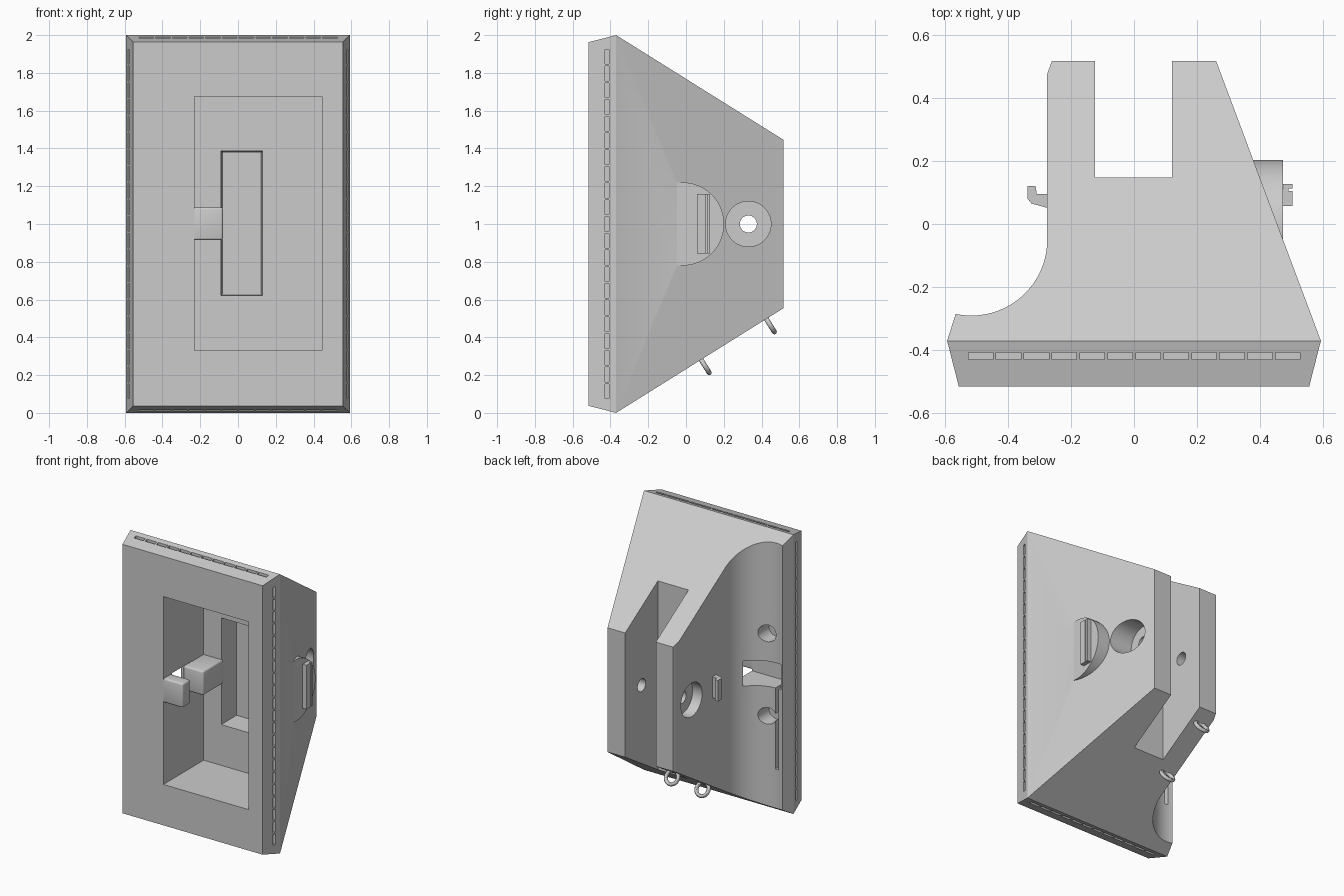
import bpy, bmesh
from math import cos, sin, radians, atan2, pi
from mathutils import Matrix, Vector

if "Cube" in bpy.data.objects:
    bpy.data.objects.remove(bpy.data.objects["Cube"], do_unlink=True)

grey = bpy.data.materials.new("plain_grey")
grey.use_nodes = True
grey.diffuse_color = (0.6, 0.6, 0.6, 1)
grey.node_tree.nodes["Principled BSDF"].inputs["Base Color"].default_value = (0.6, 0.6, 0.6, 1)


def finish(name, bm):
    bmesh.ops.recalc_face_normals(bm, faces=bm.faces)
    mesh = bpy.data.meshes.new(name)
    bm.to_mesh(mesh)
    bm.free()
    mesh.materials.append(grey)
    ob = bpy.data.objects.new(name, mesh)
    bpy.context.collection.objects.link(ob)
    return ob


def add_box(bm, x, y, z):
    """Box given as (min, max) on each axis."""
    size = Matrix.Diagonal((x[1] - x[0], y[1] - y[0], z[1] - z[0], 1))
    mid = Matrix.Translation((sum(x) / 2, sum(y) / 2, sum(z) / 2))
    return bmesh.ops.create_cube(bm, size=1, matrix=mid @ size)["verts"]


def box(name, x, y, z, bevel=0):
    bm = bmesh.new()
    add_box(bm, x, y, z)
    if bevel:
        bmesh.ops.bevel(bm, geom=bm.edges[:], offset=bevel, segments=3, affect='EDGES', profile=0.5)
    return finish(name, bm)


def prism(name, points, axis, low, high):
    """Extrude a 2D outline: (x, y) along z, or (y, z) along x."""
    bm = bmesh.new()
    place = (lambda p: (p[0], p[1], low)) if axis == 'z' else (lambda p: (low, p[0], p[1]))
    face = bm.faces.new([bm.verts.new(place(p)) for p in points])
    ext = bmesh.ops.extrude_face_region(bm, geom=[face])["geom"]
    step = Vector((0, 0, high - low)) if axis == 'z' else Vector((high - low, 0, 0))
    bmesh.ops.translate(bm, verts=[v for v in ext if isinstance(v, bmesh.types.BMVert)], vec=step)
    return finish(name, bm)


def cylinder(name, axis, centre, radius, low, high):
    """Cylinder along x (centre is y, z) or along y (centre is x, z)."""
    bm = bmesh.new()
    mid = (low + high) / 2
    if axis == 'x':
        mat = Matrix.Translation((mid, *centre)) @ Matrix.Rotation(pi / 2, 4, 'Y')
    else:
        mat = Matrix.Translation((centre[0], mid, centre[1])) @ Matrix.Rotation(pi / 2, 4, 'X')
    bmesh.ops.create_cone(bm, cap_ends=True, segments=48, radius1=radius, radius2=radius,
                          depth=high - low, matrix=mat)
    return finish(name, bm)


def combine(target, tool, operation):
    mod = target.modifiers.new("combine", 'BOOLEAN')
    mod.operation, mod.solver, mod.object = operation, 'EXACT', tool
    bpy.context.view_layer.update()
    mesh = bpy.data.meshes.new_from_object(target.evaluated_get(bpy.context.evaluated_depsgraph_get()))
    target.modifiers.clear()
    target.data = mesh
    bpy.data.objects.remove(tool, do_unlink=True)


def smooth(ob):
    bpy.ops.object.select_all(action='DESELECT')
    ob.select_set(True)
    bpy.context.view_layer.objects.active = ob
    bpy.ops.object.shade_smooth_by_angle(angle=radians(30))


# Body: plan outline with scooped side and rear slot, trimmed by the side profile
arc = [(-0.515 + 0.24 * cos(radians(a)), -0.05 - 0.24 * sin(radians(a))) for a in range(0, 103, 3)]
plan = [(-0.555, -0.515), (0.555, -0.515), (0.592, -0.37), (0.26, 0.517), (0.12, 0.517), (0.12, 0.147),
        (-0.123, 0.147), (-0.123, 0.517), (-0.26, 0.517), (-0.275, 0.475)] + arc + [(-0.592, -0.37)]
side = [(-0.515, 0.037), (-0.37, 0), (0.517, 0.555), (0.517, 1.445), (-0.37, 2), (-0.515, 1.963)]
body = prism("body", plan, 'z', -0.1, 2.1)
combine(body, prism("side_trim", side, 'x', -1, 1), 'INTERSECT')

# Round flat-faced boss on the slanted side
combine(body, cylinder("side_boss", 'x', (-0.018, 1), 0.22, 0.25, 0.472), 'UNION')

# Front recess and the tapered pocket in its back wall
combine(body, box("recess_cut", (-0.23, 0.445), (-0.6, -0.06), (0.33, 1.675)), 'DIFFERENCE')
bm = bmesh.new()
verts = add_box(bm, (-0.092, 0.133), (-0.1, 0.1), (0.62, 1.388))
for v in verts:
    if v.co.y > 0:
        v.co.x += 0.01 if v.co.x < 0 else -0.01
        v.co.z += 0.01 if v.co.z < 1 else -0.01
combine(body, finish("pocket_cut", bm), 'DIFFERENCE')

# Grip window through the scooped wall, slit and two blind holes
combine(body, box("window_cut", (-0.55, -0.2), (-0.42, -0.19), (0.91, 1.09)), 'DIFFERENCE')
combine(body, box("slit_cut", (-0.53, -0.505), (-0.35, -0.2), (0.33, 0.95)), 'DIFFERENCE')
for z in (0.7, 1.29):
    combine(body, cylinder("blind_hole_cut", 'y', (-0.45, z), 0.06, -0.38, -0.15), 'DIFFERENCE')

# Pivot hole through both arms, counterbored on the outside
combine(body, cylinder("pivot_cut", 'x', (0.33, 1), 0.045, -0.5, 0.6), 'DIFFERENCE')
for low, high in ((0.2, 0.6), (-0.5, -0.2)):
    combine(body, cylinder("counterbore_cut", 'x', (0.33, 1), 0.12, low, high), 'DIFFERENCE')

# Rows of vent slots around the chamfered rim
bm = bmesh.new()
rim = (-0.43, -0.407)
for i in range(12):
    x = -0.486 + i * 0.0885
    for z in ((-0.05, 0.03), (1.97, 2.05)):
        add_box(bm, (x - 0.039, x + 0.039), rim, z)
for i in range(21):
    z = 1 + (i - 10) * 0.0885
    for x in ((-0.65, -0.56), (0.56, 0.65)):
        add_box(bm, x, rim, (z - 0.039, z + 0.039))
combine(body, finish("vent_cut", bm), 'DIFFERENCE')
smooth(body)

# Finger blocks beside the grip window
smooth(box("front_finger_block", (-0.24, -0.08), (-0.513, -0.425), (0.915, 1.088), 0.012))
smooth(box("rear_finger_block", (-0.24, -0.08), (-0.28, -0.05), (0.915, 1.088), 0.012))

# Belt hook on the scooped side
hook = [(-0.27, 0.05), (-0.325, 0.065), (-0.337, 0.08), (-0.337, 0.12), (-0.312, 0.12),
        (-0.308, 0.095), (-0.27, 0.095)]
prism("belt_hook", hook, 'z', 0.925, 1.075)

# Grooved rail on the boss
rail = [(0.465, 0.057), (0.502, 0.057), (0.502, 0.105), (0.49, 0.105), (0.49, 0.113),
        (0.502, 0.113), (0.502, 0.127), (0.465, 0.127)]
prism("boss_rail", rail, 'z', 0.845, 1.16)

# Two strap rings standing on the lower slope
slope = atan2(0.555, 0.887)
outward = Vector((0, sin(slope), -cos(slope)))
for i, y in enumerate((0.08, 0.425)):
    foot = Vector((-0.2, y, (y + 0.37) * 0.555 / 0.887))
    bpy.ops.mesh.primitive_torus_add(major_radius=0.046, minor_radius=0.013, major_segments=32,
                                     minor_segments=12, location=foot + outward * 0.035,
                                     rotation=(slope, 0, 0))
    ring = bpy.context.object
    ring.name = ("front_strap_ring", "rear_strap_ring")[i]
    ring.rotation_euler.x = slope + pi / 2 - pi / 2
    # Turn the ring so that its plane holds the outward direction
    ring.rotation_euler.x += pi / 2 if abs((Matrix.Rotation(slope, 3, 'X') @ Vector((0, 0, 1))).dot(outward)) > 0.5 else 0
    ring.data.materials.append(grey)
    smooth(ring)
